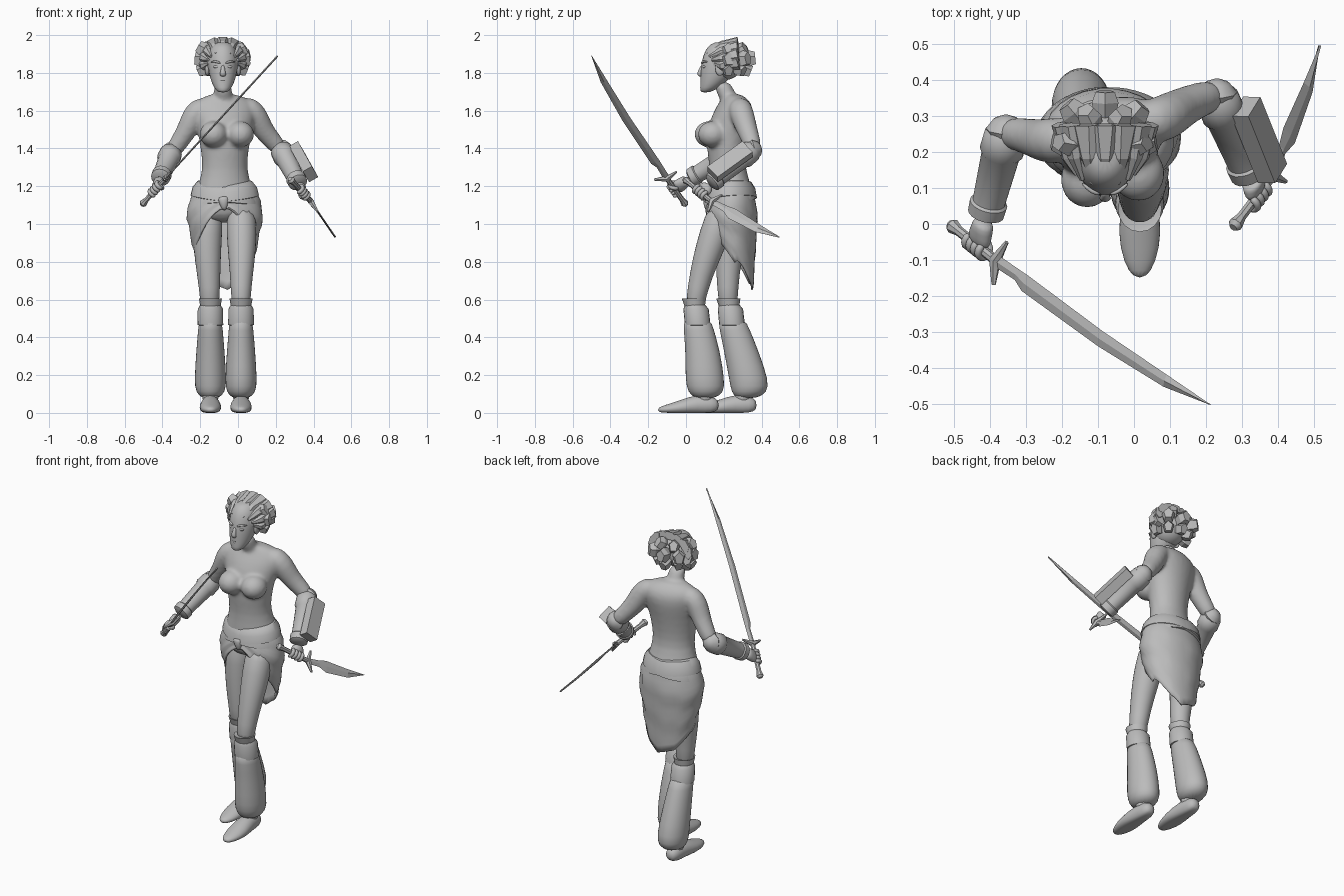
import bpy, bmesh, math, random
from mathutils import Vector
from math import sin, cos, pi, radians

cube = bpy.data.objects.get("Cube")
if cube:
    bpy.data.objects.remove(cube, do_unlink=True)

grey = bpy.data.materials.new("plain_grey")
grey.use_nodes = True
tone = (.5, .5, .5, 1)
grey.diffuse_color = tone
grey.node_tree.nodes["Principled BSDF"].inputs["Base Color"].default_value = tone

X, Z = Vector((1, 0, 0)), Vector((0, 0, 1))
CHEST = Vector((1, .24, 0))      # torso is turned, right shoulder forward
PELVIS = Vector((1, -.08, 0))


def finish(name, bm, style):
    """style: soft = subdivided, angle = smooth with sharp edges, flat = facets"""
    bmesh.ops.recalc_face_normals(bm, faces=bm.faces)
    mesh = bpy.data.meshes.new(name)
    bm.to_mesh(mesh)
    bm.free()
    obj = bpy.data.objects.new(name, mesh)
    bpy.context.collection.objects.link(obj)
    mesh.materials.append(grey)
    for other in bpy.context.selected_objects:
        other.select_set(False)
    obj.select_set(True)
    bpy.context.view_layer.objects.active = obj
    if style == "soft":
        obj.modifiers.new("round", "SUBSURF").levels = 1
        obj.modifiers["round"].render_levels = 1
        bpy.ops.object.shade_smooth()
    elif style == "angle":
        bpy.ops.object.shade_smooth_by_angle(angle=radians(40))
    return obj


def loft(name, rings, hint=X, axis=None, sides=14, style="soft"):
    """Skin elliptical rings (x, y, z, radius along hint[, other radius])."""
    bm, loops = bmesh.new(), []
    mids = [Vector(r[:3]) for r in rings]
    for i, r in enumerate(rings):
        d = axis or (mids[min(i + 1, len(mids) - 1)] - mids[max(i - 1, 0)]).normalized()
        a = (hint - d * hint.dot(d)).normalized()
        b = d.cross(a)
        loop = []
        for k in range(sides):
            t = 2 * pi * k / sides
            p = mids[i] + a * r[3] * cos(t) + b * r[-1] * sin(t)
            p.z = max(p.z, 0)
            loop.append(bm.verts.new(p))
        loops.append(loop)
    for low, high in zip(loops, loops[1:]):
        for k in range(sides):
            n = (k + 1) % sides
            bm.faces.new((low[k], low[n], high[n], high[k]))
    bm.faces.new(loops[0][::-1])
    bm.faces.new(loops[-1])
    return finish(name, bm, style)


def ball(name, at, size, turn=0):
    bm = bmesh.new()
    bmesh.ops.create_uvsphere(bm, u_segments=16, v_segments=10, radius=1)
    obj = finish(name, bm, "angle")
    obj.location, obj.scale, obj.rotation_euler.z = at, size, turn
    return obj


def between(a, b, t):
    return Vector(a).lerp(Vector(b), t)


def sleeve(name, a, b, profile, **kw):
    """Straight round part from a to b; profile holds (fraction, radius)."""
    return loft(name, [(*between(a, b, t), r) for t, r in profile], **kw)


# Torso, neck, bust and upper arms, fused further down into one skin
body = [loft("neck", [(-.075, .25, 1.63, .062), (-.08, .21, 1.69, .048),
                      (-.08, .19, 1.76, .05)], axis=Z)]
for x, y in ((-.13, .122), (.012, .14)):
    body.append(ball("bust", (x, y, 1.475), (.076, .08, .07)))
torso = loft("torso", [(-.07, .24, 1.0, .13, .09), (-.07, .24, 1.1, .175, .125),
                       (-.07, .235, 1.2, .15, .115), (-.07, .22, 1.29, .12, .094),
                       (-.07, .215, 1.38, .13, .104), (-.07, .22, 1.48, .147, .115),
                       (-.07, .245, 1.57, .17, .11), (-.07, .26, 1.63, .18, .09),
                       (-.075, .255, 1.67, .13, .06), (-.08, .24, 1.69, .05, .045)],
             hint=CHEST, axis=Z)

# Head with simple facial features
loft("head", [(-.08, .1, 1.695, .025, .025), (-.08, .125, 1.72, .048, .052),
              (-.08, .155, 1.77, .07, .08), (-.08, .175, 1.83, .082, .1),
              (-.08, .185, 1.89, .083, .098), (-.08, .19, 1.94, .066, .08),
              (-.08, .19, 1.965, .03, .04)], axis=Z)
loft("nose", [(-.08, .09, 1.845, .009), (-.08, .076, 1.81, .013, .014),
              (-.08, .068, 1.79, .02, .014), (-.08, .084, 1.782, .012, .006)], sides=8)
for z in (1.748, 1.759):
    ball("lip", (-.08, .088, z), (.024, .012, .007))
for s in (-1, 1):
    ball("eye", (-.08 + s * .033, .099, 1.832), (.018, .012, .008), s * .3)
    loft("brow", [(-.08 + s * .012, .083, 1.85, .007), (-.08 + s * .036, .088, 1.862, .008),
                  (-.08 + s * .066, .115, 1.858, .005)], hint=Z, sides=6)
    ball("ear", (-.08 + s * .083, .18, 1.82), (.012, .025, .035))

# Hair: thick swept locks over the skull, ending in blunt clumps
random.seed(4)
crown = Vector((-.08, .205, 1.86))
ball("hair_cap", crown, (.098, .1, .098))
for k in range(9):
    a = radians(-104 + 26 * k)
    root = Vector((-.08 + .08 * sin(a), .11 + .035 * (1 - cos(a)), 1.86 + .045 * cos(a)))
    mid = crown + Vector((.108 * sin(a), -.02, .095 * cos(a)))
    end = crown + Vector((.125 * sin(a), .07, .02 + .088 * cos(a)))
    loft("swept_lock", [(*root, .008), (*mid, .024, .016), (*end, .042, .026)],
         hint=Vector((cos(a), 0, -sin(a))), sides=6, style="flat")
for count, lift, fat in ((5, -.4, .04), (5, .1, .046), (4, .6, .042)):
    for k in range(count):
        a = radians(-80 + 160 * k / (count - 1))
        out = Vector((sin(a), cos(a), lift)).normalized()
        tip = crown + out * random.uniform(.135, .17)
        loft("hair_clump", [(*(crown + out * .05), .02), (*(tip - out * .03), fat, fat * .85),
                            (*tip, fat * .8, fat * .6)], hint=Z, sides=5, style="flat")

# Legs: thigh, knee cuff, baggy lower trouser and pointed shoe
LEGS = {"left": (.016, [(.015, .2, 1.1, .08), (.02, .15, .94, .083), (.02, .1, .8, .07),
                        (.016, .062, .66, .055), (.016, .045, .55, .052)],
                 ((.058, .5), (.066, .45), (.09, .32), (.1, .17), (.106, .11), (.1, .075)), .1),
        "right": (-.146, [(-.155, .24, 1.1, .08), (-.163, .235, .94, .08), (-.16, .225, .8, .07),
                          (-.15, .22, .66, .056), (-.15, .225, .55, .052)],
                  ((.24, .5), (.255, .45), (.295, .32), (.334, .17), (.336, .11), (.32, .075)), .3)}
for side, (x, thigh, calf, ankle) in LEGS.items():
    loft(side + "_thigh", thigh)
    y = calf[0][0]
    loft(side + "_knee_cuff", [(x, y + .004, .46, .05), (x, y + .004, .465, .068),
                               (x, y - .005, .55, .067), (x, y - .01, .57, .055)],
         axis=Z, sides=20, style="angle")
    loft(side + "_knee_tie", [(x, y - .012, .565, .054), (x, y - .016, .605, .061, .064),
                              (x, y - .016, .6, .05)], axis=Z, sides=16, style="angle")
    widths = (.06, .066, .077, .087, .08, .045)
    loft(side + "_trouser", [(x, cy, z, w, w * 1.22) for (cy, z), w in zip(calf, widths)],
         axis=Z, sides=16)
    loft(side + "_ankle", [(x, ankle, .14, .05), (x, ankle, .03, .045)], axis=Z)
    loft(side + "_shoe", [(x, ankle + .075, .04, .025), (x, ankle + .04, .04, .045, .05),
                          (x, ankle - .04, .045, .05, .055), (x, ankle - .12, .028, .064, .042),
                          (x, ankle - .21, .018, .046, .024), (x, ankle - .25, .015, .016, .012)])

# Wrapped skirt: high at the front, slanting to a low point behind, in layered drapes
bm, columns, steps, rows = bmesh.new(), [], 48, 12
for i in range(steps):
    t = 2 * pi * i / steps
    back = .235 + .145 * sin(t)
    hem = max(.65, min(1.11, 1.1 - 1.3 * back + .1 * max(0, -sin(t)) ** 6))
    hem += max(.12 * (cos(t) - .15), .05 * (.15 - cos(t))) * max(0, sin(t)) ** .5
    column = []
    for j in range(rows + 1):
        f = j / rows
        z = 1.19 + (hem - 1.19) * f
        drop = max(0, 1.02 - z)
        fold = .985 + .05 * ((f * 3 + .4 * cos(t)) % 1)
        wide = (.15 + .047 * sin(min(1, (1.19 - z) / .12) * pi / 2) - .2 * drop) * fold
        deep = (.117 + .02 * min(1, (1.19 - z) / .14) - .14 * drop) * fold
        column.append(bm.verts.new((-.07 + wide * cos(t), .24 + .08 * drop + deep * sin(t), z)))
    columns.append(column)
for i in range(steps):
    a, b = columns[i], columns[(i + 1) % steps]
    for j in range(rows):
        bm.faces.new((a[j], a[j + 1], b[j + 1], b[j]))
skirt = finish("wrapped_skirt", bm, "angle")
skirt.modifiers.new("cloth", "SOLIDIFY").thickness = .008

# Two crossing sash bands at the hips
for s in (-1, 1):
    tilt = Vector((s * .12, -.08, 1)).normalized()
    loft("sash_band", [(-.07, .237, 1.165 + dz, w, w * .76) for dz, w in
                       ((-.04, .165), (-.035, .183), (.01, .172), (.045, .146), (.05, .13))],
         hint=PELVIS, axis=tilt, sides=28, style="angle")
loft("sash_knot", [(-.08, .11, 1.15, .04, .02), (-.075, .108, 1.11, .025, .02),
                   (-.072, .115, 1.07, .012)], sides=8)


# Blades: grip, cross guard and a slim diamond section
def sword(name, pommel, guard, tip, flat, shape):
    pommel, guard, tip, flat = (Vector(v) for v in (pommel, guard, tip, flat))
    sleeve(name + "_grip", pommel, guard, ((0, .012), (.06, .021), (.2, .014), (1, .014)),
           sides=8, style="angle")
    run = (tip - guard).normalized()
    loft(name + "_guard", [(*(guard + flat * k + run * abs(k) * .35), r) for k, r in
                           ((-.065, .006), (-.03, .012), (0, .018), (.03, .012), (.065, .006))],
         hint=run, sides=6, style="angle")
    loft(name + "_blade", [(*(between(guard, tip, t) + flat * off), w, .005)
                           for t, off, w in shape], hint=flat, sides=4, style="flat")


sword("long_sword", (-.51, 0, 1.1), (-.385, -.1, 1.24), (.21, -.5, 1.89), (.28, .91, .31),
      ((0, 0, .018), (.1, 0, .017), (.14, -.008, .025), (.5, -.02, .023), (.8, -.016, .018), (1, 0, .001)))
sword("short_sword", (.275, -.01, 1.24), (.385, .135, 1.12), (.515, .495, .93), (-.45, .56, .69),
      ((0, 0, .016), (.2, 0, .02), (.32, -.008, .036), (.7, -.015, .026), (1, 0, .001)))

# Arms, bracers and gripping hands
ARMS = {"right": ([(-.15, .24, 1.62, .055), (-.2, .232, 1.615, .066), (-.237, .23, 1.57, .066),
                   (-.267, .235, 1.5, .056), (-.32, .25, 1.42, .048), (-.352, .25, 1.375, .045)],
                  (-.355, .25, 1.375), (-.415, .01, 1.235), (-.51, 0, 1.1), (-.385, -.1, 1.24)),
        "left": ([(.01, .28, 1.62, .055), (.06, .285, 1.615, .066), (.098, .3, 1.57, .066),
                  (.13, .322, 1.5, .057), (.192, .35, 1.43, .049), (.228, .355, 1.39, .045)],
                 (.23, .35, 1.39), (.325, .12, 1.205), (.275, -.01, 1.24), (.385, .135, 1.12))}
for side, (upper, elbow, wrist, pommel, guard) in ARMS.items():
    body.append(loft(side + "_upper_arm", upper))
    sleeve(side + "_bracer", elbow, wrist, ((-.05, .045), (.02, .06), (.2, .062), (.24, .054),
                                            (.78, .046), (.8, .053), (.92, .051), (.95, .035)),
           sides=18, style="angle")
    loft(side + "_elbow_guard", [(*(Vector(elbow) + Vector((0, dy, dy * .3))), r) for dy, r in
                                 ((-.01, .045), (.015, .056), (.04, .036), (.05, .012))],
         sides=10, style="angle")
    grip = (Vector(guard) - Vector(pommel)).normalized()
    fist = between(pommel, guard, .62)
    away = Vector(wrist) - fist
    away = (away - grip * away.dot(grip)).normalized()
    across = grip.cross(away)
    palm = fist + away * .025
    loft(side + "_palm", [(*wrist, .033, .03), (*between(wrist, palm, .5), .036, .028),
                          (*palm, .044, .026), (*(fist + away * .01), .036, .018)], hint=grip)
    for k in range(4):
        base = fist + grip * (.021 * k - .035)
        path = [base + (away * cos(t) + across * sin(t)) * .024 for t in (.3, 1.2, 2.2, 3.2, 4.2)]
        loft(side + "_finger", [(*p, .012) for p in path], hint=grip, sides=8)
    loft(side + "_thumb", [(*(palm - across * .015), .014), (*(fist - across * .03 + grip * .025), .013),
                           (*(fist - away * .018 + grip * .042), .009)], hint=grip, sides=8)

# Fuse the body parts into one smooth skin
for obj in bpy.context.selected_objects:
    obj.select_set(False)
for obj in body + [torso]:
    obj.select_set(True)
bpy.context.view_layer.objects.active = torso
bpy.ops.object.join()
skin = torso.modifiers.new("fuse", "REMESH")
skin.mode, skin.voxel_size, skin.use_smooth_shade = "VOXEL", .01, True
relax = torso.modifiers.new("relax", "SMOOTH")
relax.factor, relax.iterations = .5, 8

# Box strapped to the left forearm
along = (Vector((.33, .11, 1.21)) - Vector((.23, .36, 1.39))).normalized()
out = Vector((.85, 0, .5))
out = (out - along * out.dot(along)).normalized()
cross = along.cross(out)
bm = bmesh.new()
bmesh.ops.create_cube(bm, size=1)
for v in bm.verts:
    v.co = (Vector((.347, .233, 1.33)) + along * v.co.x * .24
            + out * v.co.y * .055 + cross * v.co.z * .085)
finish("forearm_box", bm, "flat")
